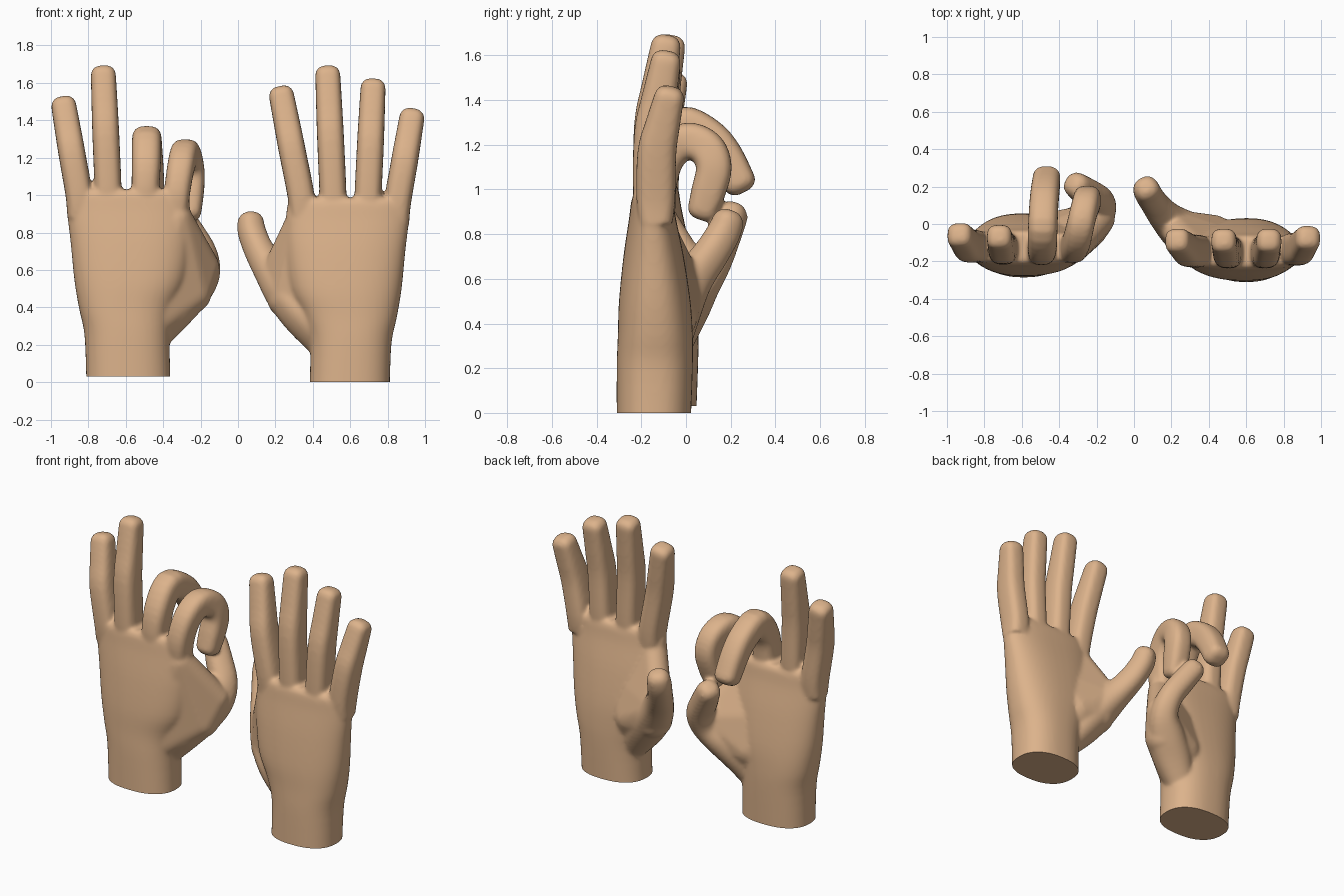
import bpy, bmesh, math
from mathutils import Vector, Matrix

if "Cube" in bpy.data.objects:
    bpy.data.objects.remove(bpy.data.objects["Cube"])

skin = bpy.data.materials.new("tan skin")
skin.diffuse_color = (0.72, 0.45, 0.26, 1)
skin.use_nodes = True
skin.node_tree.nodes["Principled BSDF"].inputs["Base Color"].default_value = skin.diffuse_color


def smooth_rows(rows, n=4):
    """Catmull-Rom interpolation of number rows."""
    out = []
    for i in range(len(rows) - 1):
        a, b = rows[max(i - 1, 0)], rows[i]
        c, d = rows[i + 1], rows[min(i + 2, len(rows) - 1)]
        for k in range(n):
            t = k / n
            out.append([0.5 * (2 * q + (r - p) * t + (2 * p - 5 * q + 4 * r - s) * t * t
                               + (3 * q - p - 3 * r + s) * t ** 3)
                        for p, q, r, s in zip(a, b, c, d)])
    return out + [list(rows[-1])]


def loft(bm, rings):
    loops = [[bm.verts.new(p) for p in r] for r in rings]
    n = len(loops[0])
    for a, b in zip(loops, loops[1:]):
        for i in range(n):
            bm.faces.new((a[i], a[(i + 1) % n], b[(i + 1) % n], b[i]))
    bm.faces.new(loops[0][::-1])
    bm.faces.new(loops[-1])


def ring(c, u, v, power, n=28):
    """Rounded-square ring with half-axes u and v."""
    pts = []
    for i in range(n):
        a = 2 * math.pi * i / n
        x, y = math.cos(a), math.sin(a)
        e = 2 / power
        pts.append(c + u * math.copysign(abs(x) ** e, x) + v * math.copysign(abs(y) ** e, y))
    return pts


def digit(bm, rows, side, power, tip):
    """Swept finger; rows are x, y, z, half width, half depth."""
    rows = smooth_rows(rows)
    pts = [Vector(r[:3]) for r in rows]
    rings = []
    for i, r in enumerate(rows):
        t = (pts[min(i + 1, len(pts) - 1)] - pts[max(i - 1, 0)]).normalized()
        s = (side - t * side.dot(t)).normalized()
        rings.append(ring(pts[i], s * r[3], t.cross(s) * r[4], power))
    # rounded tip
    for a in (25, 50, 70, 84):
        a = math.radians(a)
        k = 0.25 + 0.75 * math.cos(a)
        rings.append(ring(pts[-1] + t * tip * math.sin(a), s * rows[-1][3] * k,
                          t.cross(s) * rows[-1][4] * k, power))
    loft(bm, rings)


def web(bm, balls):
    """Fleshy thumb base: hull around balls given as x, y, z, radius."""
    tmp = bmesh.new()
    for x, y, z, r in balls:
        bmesh.ops.create_icosphere(tmp, subdivisions=3, radius=r,
                                   matrix=Matrix.Translation((x, y, z)))
    pts = [v.co.copy() for v in tmp.verts]
    tmp.free()
    verts = [bm.verts.new(p) for p in pts]
    bmesh.ops.convex_hull(bm, input=verts)
    bmesh.ops.delete(bm, geom=[v for v in verts if v.is_valid and not v.link_faces],
                     context='VERTS')


# palm sections: z, x min, x max, y min, y max
PALM = [(-.08, .38, .81, -.31, .02), (.2, .385, .82, -.31, .03), (.35, .345, .85, -.305, .03),
        (.5, .28, .875, -.30, .02), (.7, .255, .895, -.28, -.01), (.87, .255, .915, -.255, -.045),
        (.96, .268, .918, -.242, -.06), (.985, .29, .89, -.22, -.08)]


def straight(base_x, base_z, tip_x, tip_z, y0, y1):
    """Extended finger leaning gently towards the palm side."""
    dz, dx = tip_z - .045 - base_z, tip_x - base_x
    rows = []
    for f, fy, w, d in ((-.25, 0, .07, .075), (0, 0, .072, .087), (.45, .08, .072, .087),
                        (.72, .5, .07, .078), (1, 1, .067, .067)):
        rows.append((base_x + dx * max(f, -.1), y0 + (y1 - y0) * fy, base_z + dz * f, w, d))
    return rows


def hand(name, mirror, shift_y, shift_z, cut, wrist, fingers, thumb, flesh):
    bm = bmesh.new()
    m = -1 if mirror else 1
    palm = [(z, x0 - (wrist if z < .3 else 0), x1, y0, y1) for z, x0, x1, y0, y1 in PALM]
    loft(bm, [ring(Vector((m * (x0 + x1) / 2, (y0 + y1) / 2 + shift_y, z + shift_z)),
                   Vector(((x1 - x0) / 2, 0, 0)), Vector((0, (y1 - y0) / 2, 0)), 2.4, 48)
              for z, x0, x1, y0, y1 in smooth_rows(palm)])
    for f in fingers:
        digit(bm, f, Vector((1, 0, 0)), 2.9, .047)
    digit(bm, thumb, Vector((1, m * .6, 0)), 2.3, .06)
    web(bm, flesh)
    bmesh.ops.recalc_face_normals(bm, faces=bm.faces)
    me = bpy.data.meshes.new(name)
    bm.to_mesh(me)
    bm.free()
    ob = bpy.data.objects.new(name, me)
    bpy.context.collection.objects.link(ob)
    bpy.ops.object.select_all(action='DESELECT')
    ob.select_set(True)
    bpy.context.view_layer.objects.active = ob
    # fuse the parts into one skin
    r = ob.modifiers.new("fuse", 'REMESH')
    r.mode, r.voxel_size = 'VOXEL', .011
    s = ob.modifiers.new("soften", 'SMOOTH')
    s.factor, s.iterations = .5, 9
    for mod in ("fuse", "soften"):
        bpy.ops.object.modifier_apply(modifier=mod)
    # flat wrist cut
    bm = bmesh.new()
    bm.from_mesh(ob.data)
    bmesh.ops.bisect_plane(bm, geom=bm.verts[:] + bm.edges[:] + bm.faces[:], dist=1e-5,
                           plane_co=(0, 0, cut), plane_no=(0, 0, 1), clear_inner=True)
    bmesh.ops.holes_fill(bm, edges=[e for e in bm.edges if e.is_boundary], sides=0)
    bmesh.ops.recalc_face_normals(bm, faces=bm.faces)
    bm.to_mesh(ob.data)
    bm.free()
    ob.data.materials.clear()
    ob.data.materials.append(skin)
    bpy.ops.object.shade_smooth_by_angle(angle=math.radians(50))


# open hand
hand("open_hand", False, 0, 0, 0, 0,
     [straight(.338, .99, .232, 1.58, -.145, -.09),
      straight(.508, 1.0, .48, 1.69, -.15, -.09),
      straight(.695, .99, .722, 1.62, -.15, -.09),
      straight(.853, .96, .93, 1.46, -.135, -.075)],
     [(.47, -.13, .22, .09, .11), (.36, -.09, .36, .12, .12), (.26, -.04, .48, .115, .11),
      (.175, .03, .6, .09, .09), (.11, .11, .71, .075, .08), (.075, .165, .8, .073, .075),
      (.068, .185, .85, .07, .07)],
     [(.5, -.15, .28, .12), (.335, -.145, .86, .08), (.195, .0, .565, .08),
      (.27, -.05, .45, .115), (.42, -.07, .43, .12), (.52, -.15, .62, .12)])

# hand with thumb and first fingers curled
hand("curled_hand", True, .025, .045, .03, .02,
     [straight(-.85, 1.0, -.932, 1.525, -.12, -.06),
      straight(-.695, 1.04, -.72, 1.69, -.13, -.07),
      [(-.5, -.13, .9, .07, .075), (-.495, -.135, 1.04, .074, .085),
       (-.49, -.11, 1.18, .078, .085), (-.488, -.02, 1.287, .079, .085),
       (-.482, .10, 1.235, .078, .083), (-.475, .175, 1.15, .077, .08),
       (-.467, .24, 1.03, .074, .074)],
      [(-.34, -.12, .88, .07, .075), (-.325, -.125, 1.02, .07, .083),
       (-.305, -.085, 1.15, .073, .083), (-.285, 0, 1.217, .074, .082),
       (-.262, .09, 1.185, .073, .082), (-.25, .125, 1.1, .073, .08),
       (-.257, .10, .99, .072, .077), (-.265, .075, .91, .068, .068)]],
     [(-.47, -.11, .25, .09, .11), (-.36, -.06, .39, .12, .12), (-.26, 0, .49, .115, .11),
      (-.19, .06, .58, .09, .095), (-.19, .12, .68, .078, .085), (-.25, .165, .79, .075, .08),
      (-.305, .205, .88, .07, .07)],
     [(-.48, -.13, .32, .12), (-.325, -.13, .88, .08), (-.185, .03, .62, .085),
      (-.255, -.02, .48, .115), (-.42, -.05, .46, .12), (-.52, -.13, .66, .12)])
